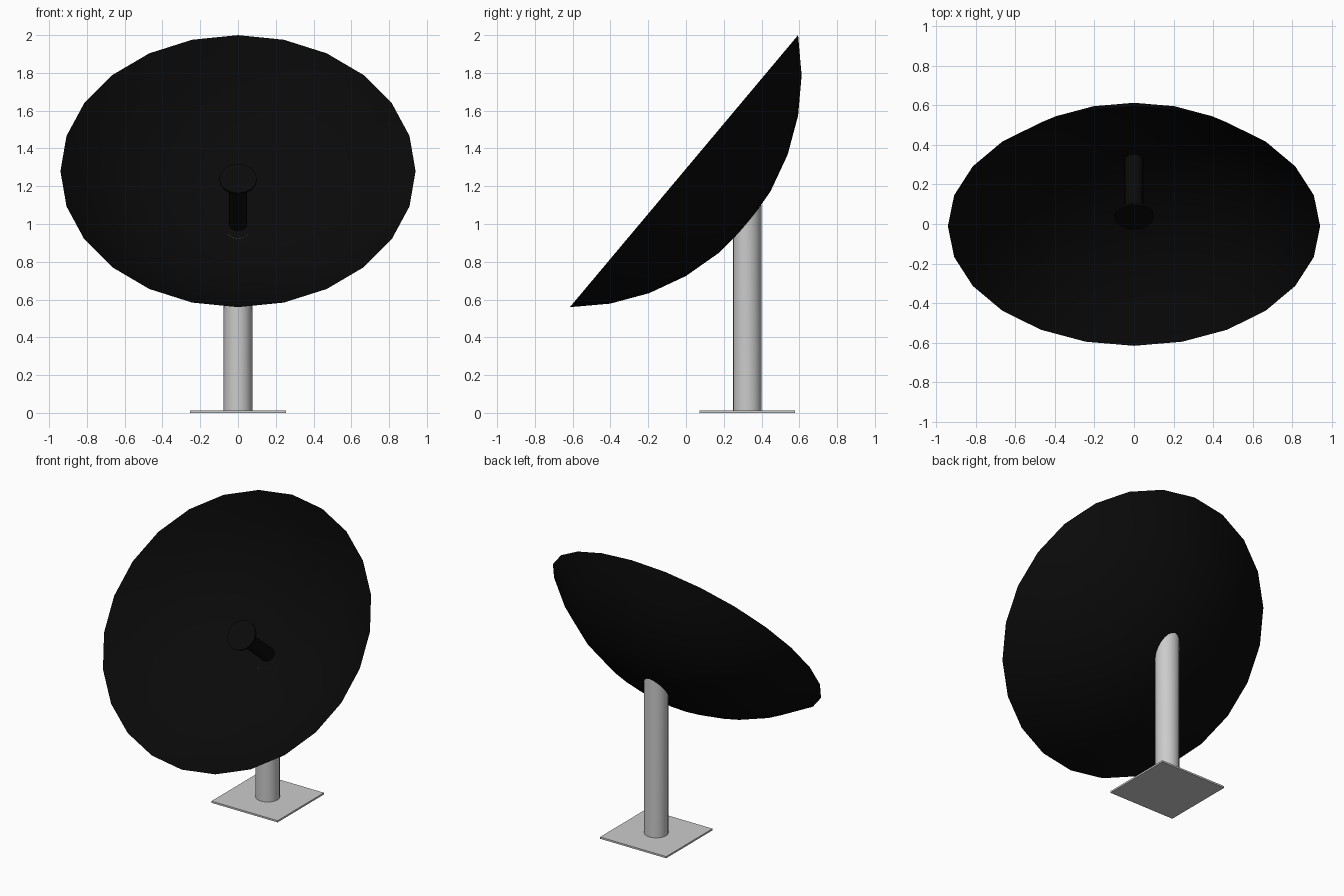
import bpy, bmesh
from math import sin, cos, tan, pi, radians, hypot
from mathutils import Matrix, Vector

if "Cube" in bpy.data.objects:
    bpy.data.objects.remove(bpy.data.objects["Cube"])

TILT = radians(50)            # dish leans back by this angle
APEX = Vector((0, 0.325, 0.998))
R_SPHERE = 0.94 / sin(TILT)   # sphere the dish is cut from
DISH_FRAME = Matrix.Translation(APEX) @ Matrix.Rotation(TILT, 4, 'X')

black = bpy.data.materials.new("black")
black.diffuse_color = (0.003, 0.003, 0.003, 1)
black.use_nodes = True
black.node_tree.nodes["Principled BSDF"].inputs["Base Color"].default_value = black.diffuse_color


def finish(bm, name, mat=None, smooth=True):
    me = bpy.data.meshes.new(name)
    bm.to_mesh(me)
    bm.free()
    ob = bpy.data.objects.new(name, me)
    bpy.context.collection.objects.link(ob)
    if mat:
        me.materials.append(mat)
    if smooth:
        bpy.ops.object.select_all(action='DESELECT')
        ob.select_set(True)
        bpy.context.view_layer.objects.active = ob
        bpy.ops.object.shade_smooth_by_angle(angle=radians(30))
    return ob


def lathe(profile, segs):
    """Revolve (radius, height) points around z; radius 0 makes a single point."""
    bm = bmesh.new()
    rings = []
    for r, z in profile:
        n = segs if r > 0 else 1
        rings.append([bm.verts.new((r * cos(2 * pi * i / segs), r * sin(2 * pi * i / segs), z))
                      for i in range(n)])
    for a, b in zip(rings, rings[1:]):
        for i in range(segs):
            j = (i + 1) % segs
            quad = [a[i % len(a)], a[j % len(a)], b[j % len(b)], b[i % len(b)]]
            bm.faces.new(list(dict.fromkeys(quad)))
    return bm


# Dish: thin spherical cap, five rings of ten degrees
cap = [(R_SPHERE * sin(radians(a)), R_SPHERE * (1 - cos(radians(a)))) for a in range(0, 51, 10)]
bm = lathe(cap, 24)
bmesh.ops.reverse_faces(bm, faces=bm.faces)
bm.transform(DISH_FRAME)
finish(bm, "dish", black)

# Receiver: rod rising from the dish centre, flaring to a flat disc
bm = lathe([(0.048, 0), (0.048, 0.335), (0.1, 0.365), (0.1, 0.378), (0, 0.378)], 16)
bm.transform(DISH_FRAME)
finish(bm, "receiver", black)

# Pole: top edge follows the back of the dish
bm = lathe([(0.076, 0), (0.076, 1)], 20)
slope = cap[1][1] / cap[1][0]
for v in bm.verts:
    if v.co.z > 0.5:
        spread = hypot(v.co.x, v.co.y / cos(TILT))
        v.co.z = APEX.z + v.co.y * tan(TILT) + slope * spread / cos(TILT)
bm.transform(Matrix.Translation((0, APEX.y, 0)))
finish(bm, "pole")

# Base: thin square plate
bm = bmesh.new()
bmesh.ops.create_cube(bm, size=1)
bm.transform(Matrix.Translation((0, APEX.y, 0.006)) @ Matrix.Diagonal((0.506, 0.506, 0.012, 1)))
finish(bm, "base_plate", smooth=False)
